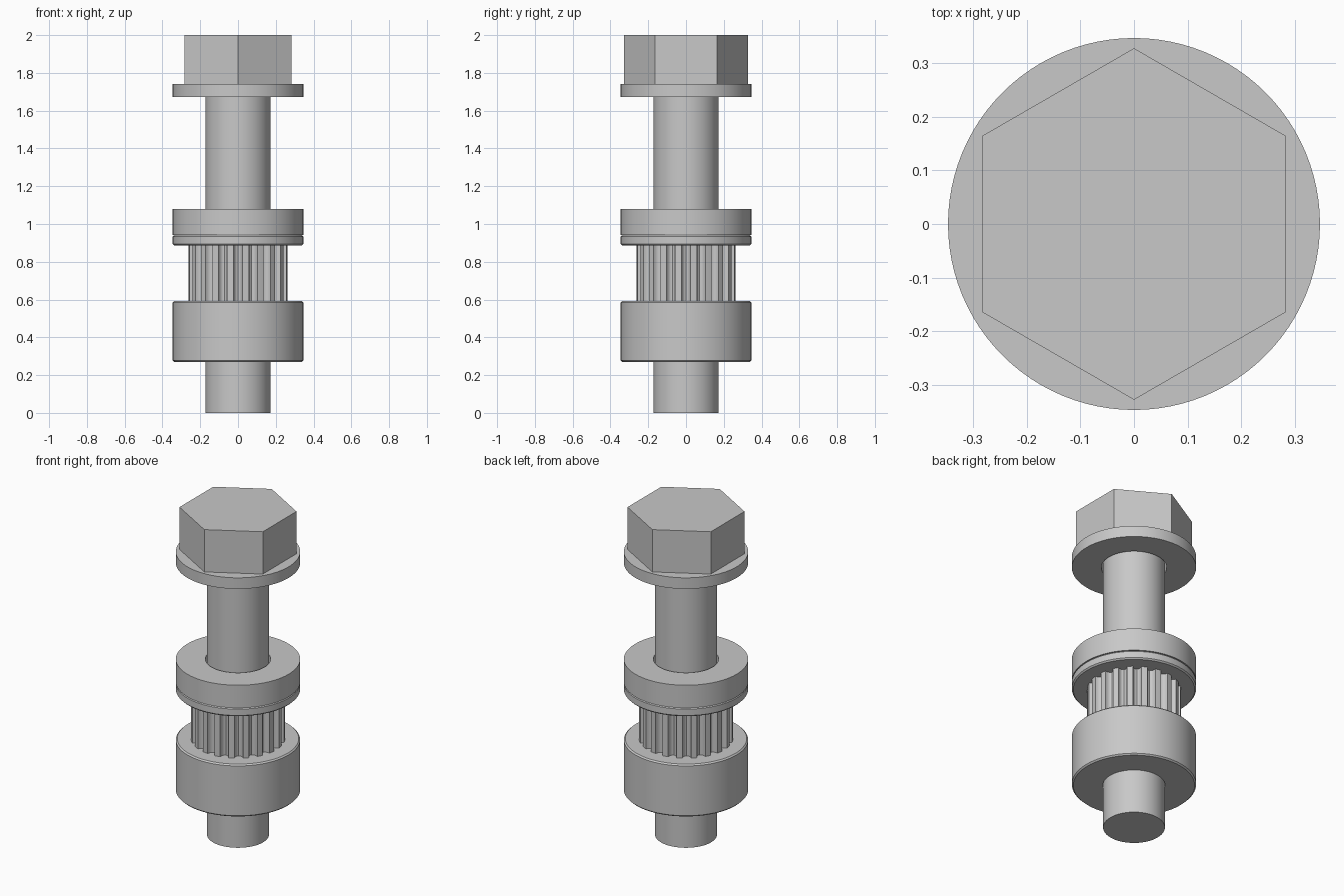
import bpy
import bmesh
from math import cos, sin, pi, radians, sqrt

cube = bpy.data.objects.get("Cube")
if cube:
    bpy.data.objects.remove(cube, do_unlink=True)

SEGMENTS = 96
SHAFT_R, BORE_R, HOLE_R, OUTER_R = 0.172, 0.174, 0.182, 0.346

steel = bpy.data.materials.new("steel grey")
steel.use_nodes = True
colour = (0.58, 0.58, 0.58, 1)
steel.diffuse_color = colour
steel.node_tree.nodes["Principled BSDF"].inputs["Base Color"].default_value = colour


def finish(name, bm, smooth=True):
    bmesh.ops.recalc_face_normals(bm, faces=bm.faces)
    mesh = bpy.data.meshes.new(name)
    bm.to_mesh(mesh)
    bm.free()
    mesh.materials.append(steel)
    obj = bpy.data.objects.new(name, mesh)
    bpy.context.collection.objects.link(obj)
    if smooth:
        bpy.ops.object.select_all(action='DESELECT')
        obj.select_set(True)
        bpy.context.view_layer.objects.active = obj
        bpy.ops.object.shade_smooth_by_angle(angle=radians(30))
    return obj


def prism(name, radius, z0, z1, sides, smooth=True):
    """Solid upright cylinder or prism between two heights."""
    bm = bmesh.new()
    bmesh.ops.create_cone(bm, cap_ends=True, segments=sides,
                          radius1=radius, radius2=radius, depth=z1 - z0)
    bmesh.ops.translate(bm, verts=bm.verts, vec=(0, 0, (z0 + z1) / 2))
    return finish(name, bm, smooth)


def tube(name, outline, hole, z0, z1, chamfer=0):
    """Hollow upright part; outline is a list of (angle, radius)."""
    levels = [(hole, z0, 0)]
    if chamfer:
        levels += [(None, z0, chamfer), (None, z0 + chamfer, 0),
                   (None, z1 - chamfer, 0), (None, z1, chamfer)]
    else:
        levels += [(None, z0, 0), (None, z1, 0)]
    levels.append((hole, z1, 0))
    bm = bmesh.new()
    loops = []
    for fixed, z, inset in levels:
        loop = []
        for a, r in outline:
            rad = fixed if fixed else r - inset
            loop.append(bm.verts.new((rad * cos(a), rad * sin(a), z)))
        loops.append(loop)
    for lower, upper in zip(loops, loops[1:] + loops[:1]):
        for i in range(len(outline)):
            j = (i + 1) % len(outline)
            bm.faces.new((lower[i], lower[j], upper[j], upper[i]))
    return finish(name, bm)


circle = [(2 * pi * i / SEGMENTS, OUTER_R) for i in range(SEGMENTS)]

# Belt teeth: rounded grooves separated by narrow lands
TEETH, TIP_R, DEPTH, HALF = 20, 0.262, 0.032, radians(5.3)
toothed = []
for k in range(TEETH):
    middle = 2 * pi * k / TEETH
    for step in range(-4, 5):
        t = sin(step / 4 * pi / 2)
        toothed.append((middle + t * HALF, TIP_R - DEPTH * sqrt(max(0, 1 - t * t))))
    toothed.append((middle + pi / TEETH, TIP_R))

# Bolt
prism("bolt_shaft", SHAFT_R, 0, 1.75, SEGMENTS)
prism("bolt_head", 0.327, 1.74, 2, 6, smooth=False)

# Washers
tube("head_washer", circle, HOLE_R, 1.672, 1.74)
tube("spacer_washer", circle, HOLE_R, 0.941, 1.08)

# Belt pulley
tube("pulley_flange", circle, BORE_R, 0.886, 0.941, 0.008)
tube("pulley_teeth", toothed, BORE_R, 0.592, 0.886)
tube("pulley_hub", circle, BORE_R, 0.27, 0.592, 0.008)
